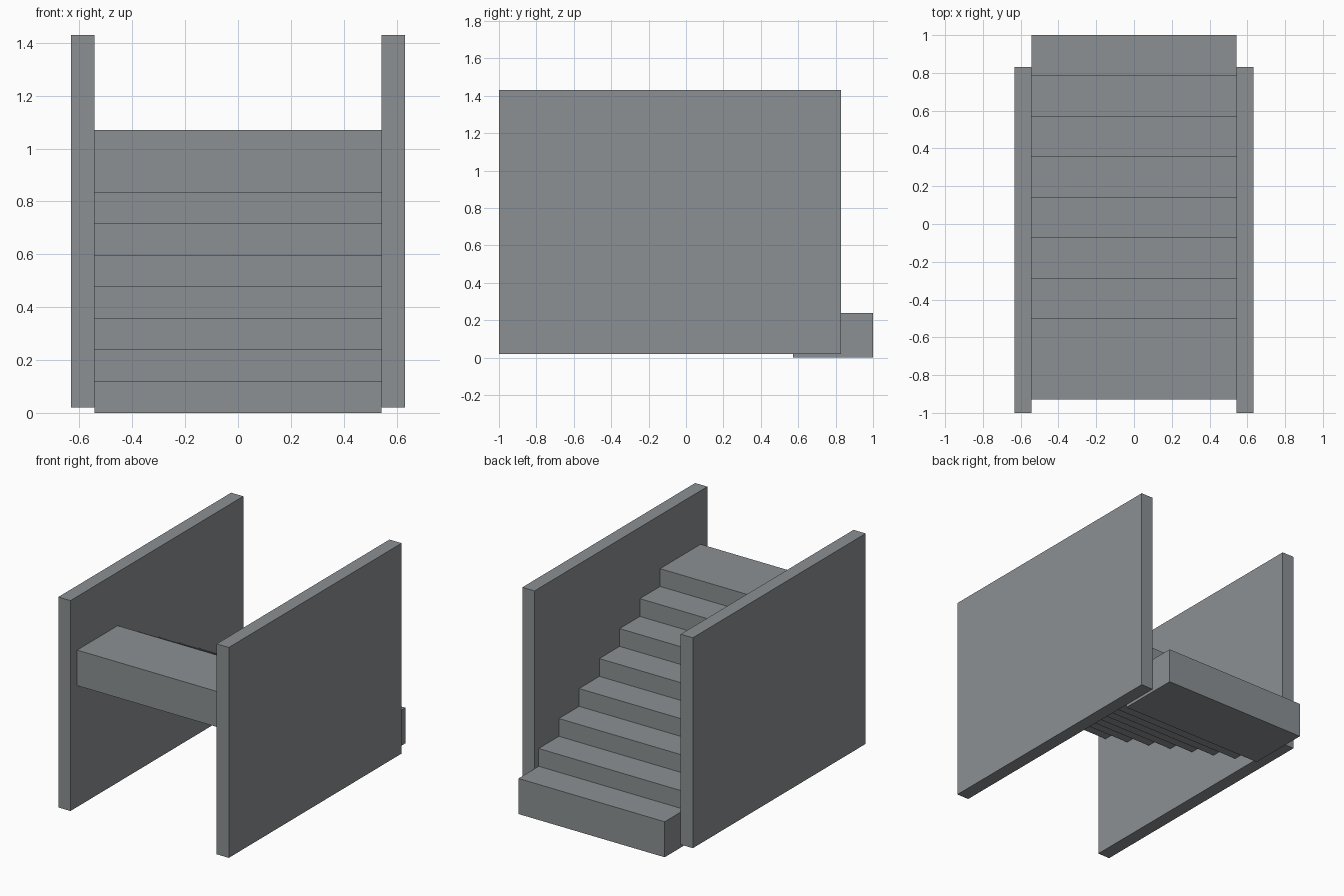
import bpy

if "Cube" in bpy.data.objects:
    bpy.data.objects.remove(bpy.data.objects["Cube"])

grey = bpy.data.materials.new("stone grey")
grey.diffuse_color = (0.26, 0.28, 0.29, 1)
grey.use_nodes = True
grey.node_tree.nodes["Principled BSDF"].inputs["Base Color"].default_value = grey.diffuse_color


def box(name, x, y, z):
    """Box spanning the given (min, max) ranges."""
    bpy.ops.mesh.primitive_cube_add(size=1, location=[sum(r) / 2 for r in (x, y, z)])
    ob = bpy.context.object
    ob.name = name
    ob.scale = [r[1] - r[0] for r in (x, y, z)]
    bpy.ops.object.transform_apply(location=False, rotation=False, scale=True)
    ob.data.materials.append(grey)
    return ob


# Overlapping stair blocks, rising from back to front
RUN, RISE = 0.2143, 0.119
for i in range(8):
    back, low = 1 - RUN * i, RISE * i
    box(f"step_{i + 1}", (-0.542, 0.542), (back - 2 * RUN, back), (low, low + 2 * RISE))

# Side walls
box("left_wall", (-0.632, -0.542), (-1, 0.83), (0.02, 1.43))
box("right_wall", (0.542, 0.632), (-1, 0.83), (0.02, 1.43))
